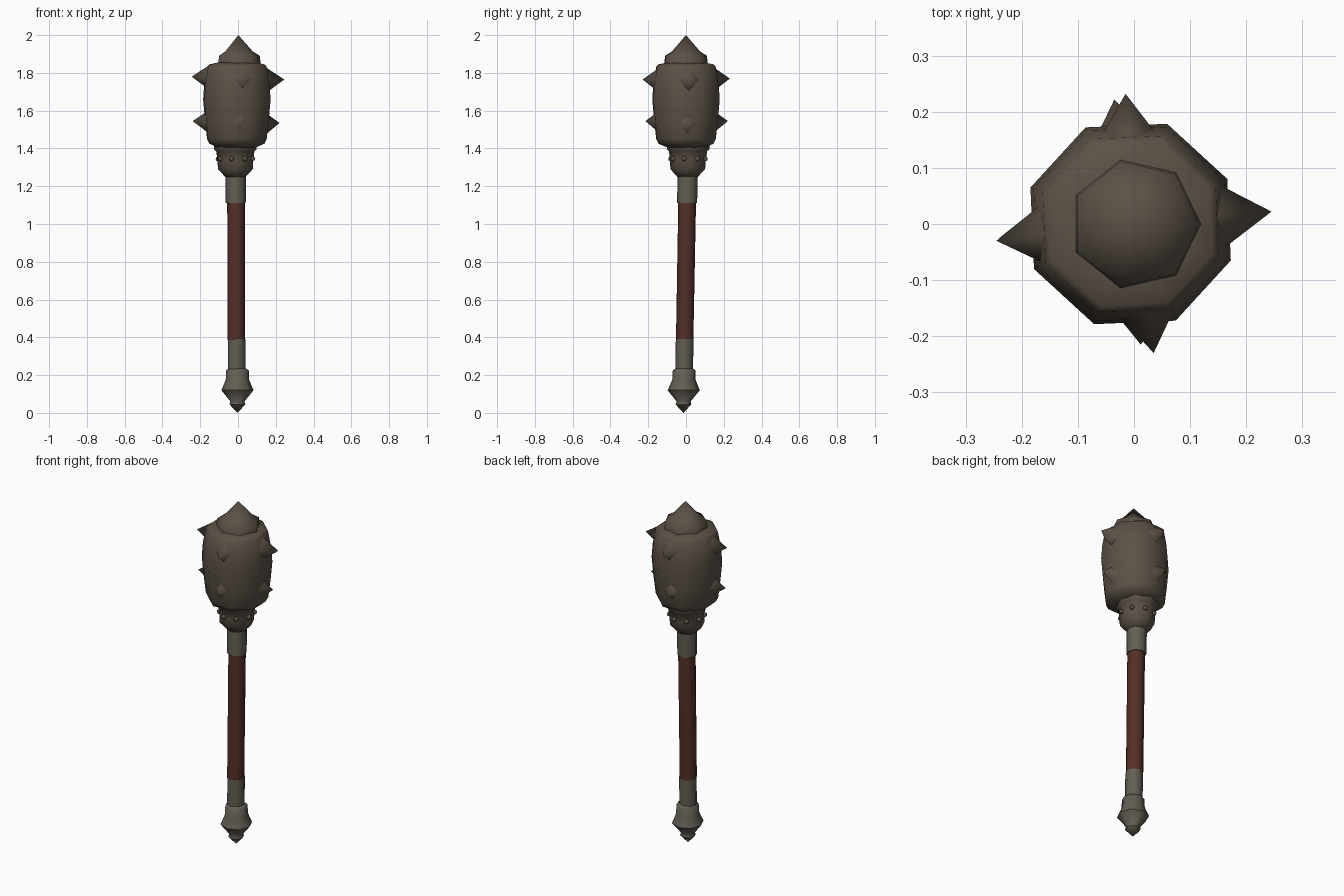
import bpy, bmesh, math
from mathutils import Vector

if "Cube" in bpy.data.objects:
    bpy.data.objects.remove(bpy.data.objects["Cube"])


def material(name, rgb):
    m = bpy.data.materials.new(name)
    m.diffuse_color = (*rgb, 1)
    m.use_nodes = True
    m.node_tree.nodes["Principled BSDF"].inputs["Base Color"].default_value = m.diffuse_color
    return m


IRON = material("dark iron", (0.105, 0.083, 0.062))
STEEL = material("grey steel", (0.125, 0.113, 0.090))
LEATHER = material("brown leather", (0.088, 0.029, 0.020))


def finish(bm, name, mat, angle):
    bmesh.ops.recalc_face_normals(bm, faces=bm.faces)
    mesh = bpy.data.meshes.new(name)
    bm.to_mesh(mesh)
    bm.free()
    mesh.materials.append(mat)
    ob = bpy.data.objects.new(name, mesh)
    bpy.context.collection.objects.link(ob)
    bpy.ops.object.select_all(action='DESELECT')
    ob.select_set(True)
    bpy.context.view_layer.objects.active = ob
    bpy.ops.object.shade_smooth_by_angle(angle=math.radians(angle))
    return ob


def lathe(name, profile, sides, turn, mat, cx=0.0, lean=True, angle=56):
    """Low-poly turned part; the shaft leans very slightly in y."""
    bm = bmesh.new()
    rings = []
    for r, z in profile:
        cy = -0.014 + 0.018 * z if lean else 0.0
        if r == 0:
            rings.append([bm.verts.new((cx, cy, z))])
            continue
        ring = []
        for i in range(sides):
            a = math.radians(turn) + math.tau * i / sides
            ring.append(bm.verts.new((cx + r * math.cos(a), cy + r * math.sin(a), z)))
        rings.append(ring)
    for lo, hi in zip(rings, rings[1:]):
        for i in range(sides):
            j = (i + 1) % sides
            if len(lo) == 1:
                bm.faces.new((lo[0], hi[j], hi[i]))
            elif len(hi) == 1:
                bm.faces.new((lo[i], lo[j], hi[0]))
            else:
                bm.faces.new((lo[i], lo[j], hi[j], hi[i]))
    for ring in (rings[0], rings[-1]):
        if len(ring) > 1:
            bm.faces.new(ring)
    return finish(bm, name, mat, angle)


def spike(name, base, tip, radius):
    """Four-sided pyramid with corners up, down and to the sides."""
    base, tip = Vector(base), Vector(tip)
    out = (tip - base).normalized()
    side = out.cross(Vector((0, 0, 1))).normalized()
    up = side.cross(out)
    bm = bmesh.new()
    ring = [bm.verts.new(base + d * radius) for d in (side, up * 1.1, -side, -up * 1.1)]
    top = bm.verts.new(tip)
    for i in range(4):
        bm.faces.new((ring[i], ring[(i + 1) % 4], top))
    bm.faces.new(ring)
    finish(bm, name, IRON, 110)


# Pommel, lower sleeve, grip and upper sleeve
lathe("pommel", [(0, 0.0), (0.042, 0.045), (0.037, 0.06), (0.085, 0.12), (0.062, 0.175),
                 (0.060, 0.225), (0.046, 0.235)], 8, 0, STEEL, cx=-0.003)
lathe("lower_sleeve", [(0.047, 0.2), (0.047, 0.39)], 8, 0, STEEL, cx=-0.007)
lathe("grip", [(0.046, 0.385), (0.047, 1.12)], 8, 0, LEATHER, cx=-0.010)
lathe("upper_sleeve", [(0.053, 1.11), (0.054, 1.29)], 8, 0, STEEL, cx=-0.012)

# Collar below the head
lathe("collar", [(0.055, 1.25), (0.068, 1.265), (0.092, 1.29), (0.095, 1.34), (0.101, 1.385),
                 (0.112, 1.395), (0.112, 1.43)], 8, 0, IRON, cx=-0.014)

# Collar studs
for k in range(8):
    a = math.radians(-12 + 45 * k)
    bm = bmesh.new()
    bmesh.ops.create_icosphere(bm, subdivisions=1, radius=0.015)
    bmesh.ops.translate(bm, verts=bm.verts, vec=(-0.014 + 0.093 * math.cos(a),
                                                 0.01 + 0.093 * math.sin(a), 1.345))
    finish(bm, f"collar_stud_{k + 1}", IRON, 60)

# Eight-sided head
lathe("head", [(0.105, 1.405), (0.155, 1.425), (0.168, 1.45), (0.180, 1.55), (0.190, 1.66),
               (0.184, 1.74), (0.167, 1.835), (0.155, 1.845), (0.105, 1.855)],
      8, -20, IRON, cx=-0.006, lean=False)

# Seven-sided crown with the top point
lathe("crown", [(0.118, 1.84), (0.114, 1.89), (0.075, 1.915), (0, 2.0)],
      7, 0, IRON, cx=0.002, lean=False)

# Two rings of head spikes: tip x, y, z of each
upper = [(0.245, 0.022, 1.765), (-0.015, 0.232, 1.77), (-0.245, -0.03, 1.78), (0.035, -0.23, 1.765)]
lower = [(0.22, 0.01, 1.535), (-0.035, 0.222, 1.545), (-0.24, -0.025, 1.545), (0.012, -0.215, 1.545)]
for ring, tips, depth, size in (("upper", upper, 0.59, 0.064), ("lower", lower, 0.62, 0.059)):
    for k, t in enumerate(tips):
        spike(f"{ring}_spike_{k + 1}", (t[0] * depth, t[1] * depth, t[2] - 0.003), t, size)
